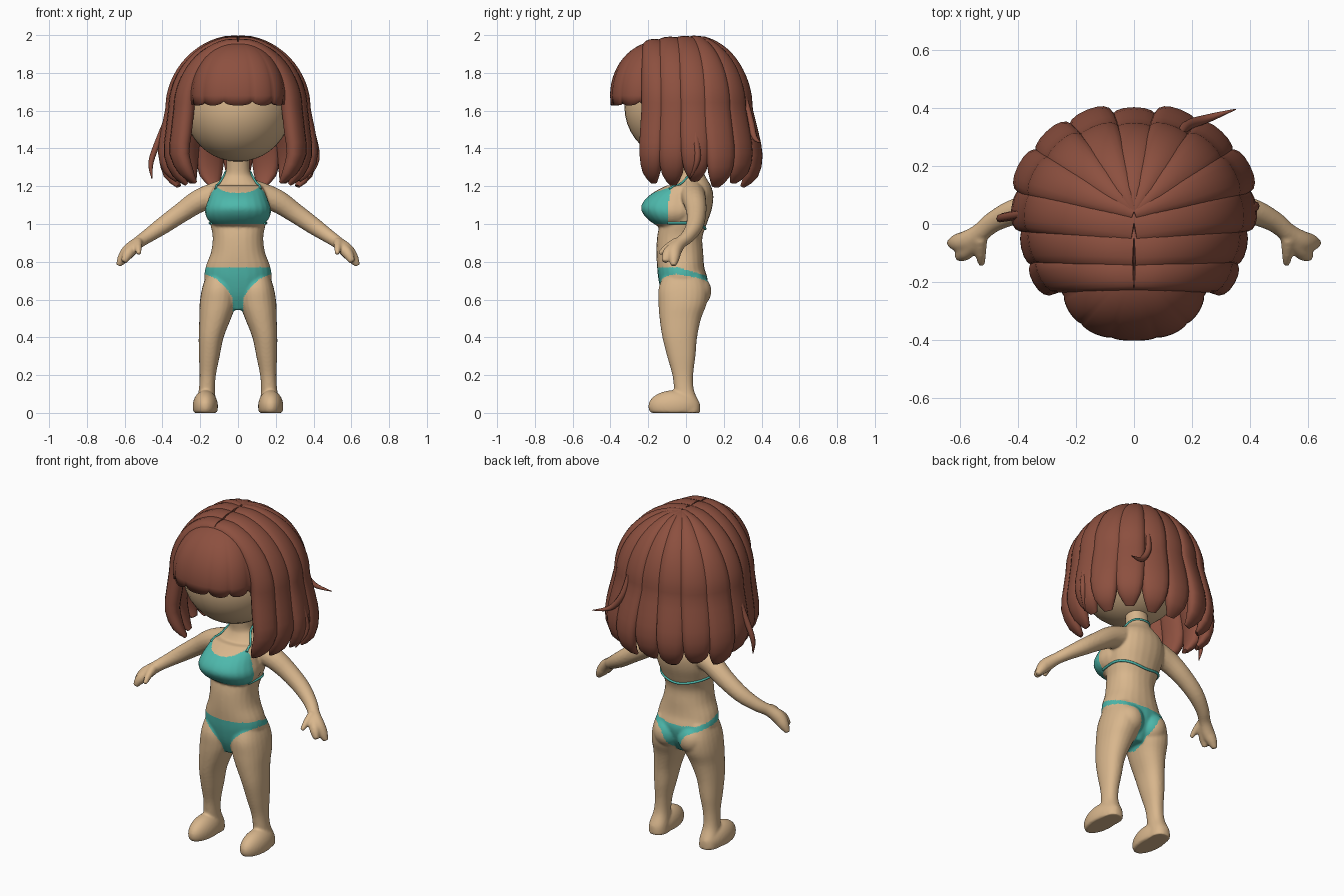
import bpy, bmesh, math
from mathutils import Vector, Matrix
from mathutils.bvhtree import BVHTree

if "Cube" in bpy.data.objects:
    bpy.data.objects.remove(bpy.data.objects["Cube"])


def material(name, rgb):
    m = bpy.data.materials.new(name)
    m.diffuse_color = (*rgb, 1)
    m.use_nodes = True
    m.node_tree.nodes["Principled BSDF"].inputs["Base Color"].default_value = m.diffuse_color
    return m


SKIN = material("skin", (0.69, 0.47, 0.265))
TEAL = material("teal_fabric", (0.075, 0.48, 0.41))
HAIR = material("brown_hair", (0.265, 0.08, 0.05))


def smooth_rows(rows, k):
    """Catmull-Rom interpolation of number tuples."""
    out = []
    for i in range(len(rows) - 1):
        p0, p1 = rows[max(i - 1, 0)], rows[i]
        p2, p3 = rows[i + 1], rows[min(i + 2, len(rows) - 1)]
        for j in range(k):
            t = j / k
            out.append(tuple(0.5 * (2 * b + (c - a) * t + (2 * a - 5 * b + 4 * c - d) * t * t
                                    + (3 * b - a - 3 * c + d) * t ** 3)
                             for a, b, c, d in zip(p0, p1, p2, p3)))
    return out + [tuple(rows[-1])]


def loft(bm, rings, n=16, power=2.0):
    """Skin (centre, u, v) superellipse rings and close both ends."""
    prev = first = None
    for c, u, v in rings:
        ring = []
        for i in range(n):
            a = 2 * math.pi * i / n
            co, si = math.cos(a), math.sin(a)
            ring.append(bm.verts.new(c + u * math.copysign(abs(co) ** (2 / power), co)
                                     + v * math.copysign(abs(si) ** (2 / power), si)))
        if prev:
            for i in range(n):
                bm.faces.new((prev[i], prev[(i + 1) % n], ring[(i + 1) % n], ring[i]))
        else:
            first = ring
        prev = ring
    bm.faces.new(first)
    bm.faces.new(prev)


def column(bm, rows, s=1, k=4, n=24):
    """Upright form from rows of z, cx, cy, rx, ry."""
    loft(bm, [(Vector((x * s, y, z)), Vector((rx, 0, 0)), Vector((0, ry, 0)))
              for z, x, y, rx, ry in smooth_rows(rows, k)], n, 2.2)


def tube(bm, rows, s=1, k=4, n=12, ref=(0, 1, 0)):
    """Round limb from rows of x, y, z, radius."""
    rows = smooth_rows(rows, k)
    pts = [Vector((r[0] * s, r[1], r[2])) for r in rows]
    rings = []
    for i, p in enumerate(pts):
        t = (pts[min(i + 1, len(pts) - 1)] - pts[max(i - 1, 0)]).normalized()
        u = t.cross(Vector(ref)).normalized()
        rings.append((p, u * rows[i][3], t.cross(u) * rows[i][3]))
    loft(bm, rings, n)


def ball(bm, c, r, seg=32):
    m = Matrix.Translation(c) @ Matrix.Diagonal((*r, 1))
    return bmesh.ops.create_uvsphere(bm, u_segments=seg, v_segments=seg // 2, radius=1, matrix=m)["verts"]


def finish(name, bm, mat, angle=60):
    bmesh.ops.recalc_face_normals(bm, faces=bm.faces[:])
    me = bpy.data.meshes.new(name)
    bm.to_mesh(me)
    bm.free()
    me.materials.append(mat)
    me.shade_smooth()
    me.set_sharp_from_angle(angle=math.radians(angle))
    ob = bpy.data.objects.new(name, me)
    bpy.context.collection.objects.link(ob)
    return ob


# Body: torso, limbs, hands and feet fused into one skin
bm = bmesh.new()
column(bm, [(0.545, 0, -0.02, 0.045, 0.07), (0.62, 0, -0.015, 0.13, 0.11), (0.70, 0, -0.015, 0.175, 0.13),
            (0.77, 0, -0.028, 0.172, 0.125), (0.85, 0, -0.033, 0.143, 0.124), (0.93, 0, -0.033, 0.134, 0.12),
            (1.0, 0, -0.015, 0.147, 0.125), (1.08, 0, 0.007, 0.162, 0.13), (1.15, 0, 0.023, 0.16, 0.122),
            (1.2, 0, 0.033, 0.135, 0.10), (1.24, 0, 0.035, 0.09, 0.075), (1.28, 0, 0.03, 0.064, 0.062),
            (1.40, 0, 0.01, 0.06, 0.058)])
# chest under the top
column(bm, [(0.985, 0, -0.065, 0.12, 0.08), (1.02, 0, -0.07, 0.158, 0.127), (1.055, 0, -0.07, 0.174, 0.158),
            (1.09, 0, -0.07, 0.172, 0.168), (1.13, 0, -0.06, 0.158, 0.157), (1.17, 0, -0.04, 0.143, 0.128),
            (1.205, 0, -0.02, 0.125, 0.08)])
for s in (1, -1):
    column(bm, [(0.74, 0.10, -0.015, 0.065, 0.10), (0.66, 0.10, -0.015, 0.09, 0.13),
                (0.58, 0.106, -0.018, 0.097, 0.128), (0.5, 0.121, -0.03, 0.084, 0.11),
                (0.4, 0.142, -0.033, 0.066, 0.092), (0.3, 0.152, -0.025, 0.055, 0.075),
                (0.2, 0.16, -0.017, 0.043, 0.055), (0.12, 0.165, -0.01, 0.043, 0.052),
                (0.05, 0.168, 0.01, 0.053, 0.062), (0.0, 0.168, 0.01, 0.055, 0.066)], s)
    for v in ball(bm, (s * 0.173, -0.062, 0.035), (0.067, 0.138, 0.085)):
        v.co.z = max(v.co.z, 0)
    ball(bm, (s * 0.08, 0.047, 0.645), (0.085, 0.087, 0.09))
    # arm with mitten hand, finger edge and thumb
    tube(bm, [(0.08, 0.03, 1.165, 0.07), (0.2, 0.045, 1.125, 0.062), (0.3, 0.055, 1.06, 0.053),
              (0.4, 0.045, 0.99, 0.046), (0.48, 0.01, 0.935, 0.037), (0.53, -0.03, 0.90, 0.033),
              (0.575, -0.06, 0.86, 0.038), (0.608, -0.064, 0.82, 0.031), (0.634, -0.066, 0.78, 0.014)], s, n=16)
    tube(bm, [(0.54, -0.05, 0.89, 0.03), (0.58, -0.095, 0.845, 0.03), (0.605, -0.115, 0.80, 0.016)], s)
    tube(bm, [(0.53, -0.05, 0.905, 0.025), (0.528, -0.10, 0.875, 0.02), (0.525, -0.14, 0.842, 0.012)], s,
         ref=(1, 0, 0))
body = finish("body", bm, SKIN)
rm = body.modifiers.new("fuse", "REMESH")
rm.mode = "VOXEL"
rm.voxel_size = 0.0065
sm = body.modifiers.new("soften", "SMOOTH")
sm.factor = 0.5
sm.iterations = 8
dg = bpy.context.evaluated_depsgraph_get()
me = bpy.data.meshes.new_from_object(body.evaluated_get(dg))
body.modifiers.clear()
body.data = me
me.materials.clear()
me.materials.append(SKIN)
me.materials.append(TEAL)
me.shade_smooth()


# Swimwear painted onto the body by position
def is_fabric(x, y, z):
    x = abs(x)
    zt = z + 0.3 * max(y + 0.05, 0)
    if x < 0.2 and 0.5 < z and zt < 0.773:
        front_leg = 0.76 - 0.22 * math.exp(-x / 0.08)
        back_leg = 0.747 - 0.2 * math.exp(-(x / 0.05) ** 2)
        back = min(max((y + 0.05) / 0.1, 0), 1)
        if zt > front_leg + (back_leg - front_leg) * back or (x < 0.028 and z < 0.7):
            return True
    return (1.0 < z < 1.165 + 0.04 * (x / 0.12) ** 3 and z < 1.205
            and y < -0.095 + 0.2 * max(z - 1.1, 0) and x < 0.185 - 0.35 * max(z - 1.06, 0))


for p in me.polygons:
    p.material_index = int(is_fabric(*p.center))

# Thin back band and neck strap laid on the skin
tree = BVHTree.FromPolygons([v.co for v in me.vertices], [p.vertices[:] for p in me.polygons])
bm = bmesh.new()
band = []
for i in range(33):
    a = math.radians(-35 + 250 * i / 32)
    d = Vector((math.cos(a), math.sin(a), 0))
    o = d * 0.26 + Vector((0, 0, 1.005 - 0.03 * max(math.sin(a), 0) ** 2))
    hit = tree.ray_cast(o, -d)[0]
    if hit:
        band.append((*(hit + d * 0.002), 0.007))
tube(bm, band, k=1, n=8, ref=(0, 0, 1))
finish("back_band", bm, TEAL)
bm = bmesh.new()
half = [(0.122, -0.09, 1.19), (0.112, -0.04, 1.23), (0.088, 0.01, 1.265), (0.062, 0.06, 1.28)]
guide = half + [(0, 0.1, 1.285)] + [(-x, y, z) for x, y, z in reversed(half)]
strap = []
for g in smooth_rows(guide, 4):
    loc, nor, _, _ = tree.find_nearest(Vector(g))
    strap.append((*(loc + nor * 0.002), 0.006))
tube(bm, strap, k=1, n=8, ref=(0, 0, 1))
finish("neck_strap", bm, TEAL)

# Head
bm = bmesh.new()
ball(bm, (0, -0.022, 1.62), (0.285, 0.304, 0.29), 40)
finish("head", bm, SKIN)

# Hair cap filling the gaps under the locks
bm = bmesh.new()
ball(bm, (0, -0.01, 1.61), (0.315, 0.315, 0.345), 40)
bmesh.ops.delete(bm, geom=[v for v in bm.verts if v.co.z < 1.5 or v.co.y < -0.17], context="VERTS")
finish("hair_cap", bm, HAIR)


# Hair locks sweeping from the parting over the crown to a tapered tip
def lock(bm, y0, ztop, end, hw, w0, s=1, tip=1.21, flare=0.12, curl=1.0):
    start, end = Vector((0.0, y0)), Vector((end[0] * s, end[1]))
    d = (end - start).normalized()
    rad = end.normalized()
    rows = []                                  # position, width, thickness, blend
    for i in range(9):
        a = math.pi / 2 * i / 8
        f = math.sin(a)
        q = start + (end - start) * f
        rows.append((q.x, q.y, 1.6 + (ztop - 1.6) * math.cos(a), w0 + (hw - w0) * f,
                     0.04 if i == 0 else 0.045, f))
    for f, g, w, th in ((0.3, 0.55, 1.0, 0.045), (0.6, 1.0, 0.95, 0.042),
                        (0.85, 0.8, 0.74, 0.032), (1.0, 0.0, 0.28, 0.01)):
        g = 1 + g * flare
        c = curl if f == 1 else (1 + curl) / 2 if f > 0.8 else 1
        rows.append((end.x * g * c, end.y * g, 1.6 + (tip - 1.6) * f, hw * w, th, 1))
    rows = smooth_rows(rows, 2)
    pts = [Vector(r[:3]) for r in rows]
    rings = []
    for i, r in enumerate(rows):
        t = (pts[min(i + 1, len(pts) - 1)] - pts[max(i - 1, 0)]).normalized()
        m = d.lerp(rad, min(max(r[5], 0), 1))
        u = Vector((-m.y, m.x, 0)).normalized()
        rings.append((pts[i], u * r[3], u.cross(t).normalized() * r[4]))
    loft(bm, rings, 16, 2.3)


bm = bmesh.new()
for s in (1, -1):
    lock(bm, -0.165, 1.94, (0.287, -0.17), 0.07, 0.065, s, 1.22, 0.08, 0.8)
    lock(bm, -0.085, 1.952, (0.322, -0.068), 0.076, 0.072, s, 1.21, 0.08, 0.85)
    lock(bm, -0.01, 1.956, (0.34, 0.045), 0.08, 0.065, s, 1.23, 0.12, 0.95)
    lock(bm, 0.035, 1.957, (0.315, 0.158), 0.085, 0.03, s, 1.20, 0.15)
    lock(bm, 0.04, 1.955, (0.238, 0.25), 0.085, 0.025, s, 1.22, 0.15)
    lock(bm, 0.04, 1.955, (0.125, 0.3), 0.085, 0.025, s, 1.20, 0.18)
lock(bm, 0.04, 1.953, (0, 0.308), 0.085, 0.025, 1, 1.21, 0.17)
finish("hair_locks", bm, HAIR)

# Loose wisps
bm = bmesh.new()
for w in ([(-0.35, 0.04, 1.62, 0.012), (-0.41, 0.03, 1.47, 0.016), (-0.46, 0.02, 1.33, 0.014), (-0.455, 0.01, 1.24, 0.003)],
          [(0.35, 0.03, 1.62, 0.012), (0.395, 0.05, 1.47, 0.018), (0.415, 0.06, 1.34, 0.016), (0.37, 0.02, 1.24, 0.003)],
          [(0.16, 0.31, 1.68, 0.012), (0.185, 0.34, 1.55, 0.018), (0.25, 0.362, 1.46, 0.015), (0.35, 0.395, 1.43, 0.002)]):
    tube(bm, w, k=5, n=8)
finish("hair_wisps", bm, HAIR)

# Fringe: front dome with scalloped lower edge
bm = bmesh.new()
cols, rows, grid = 70, 14, []
for j in range(rows + 2):
    th = math.radians(88) * max(j - 1, 0) / rows
    line = []
    for i in range(cols + 1):
        ph = math.radians(100) * (2 * i / cols - 1)
        sc = abs(math.sin(math.pi * 7 * i / cols))
        r = math.cos(th) * (1 + 0.02 * (sc ** 0.5 - 1) * math.cos(th) ** 2)
        r *= 0.985 if j == 0 else 1
        z = 1.68 + 0.288 * math.sin(th) if j else 1.65 - 0.023 * sc ** 0.5
        sx, cy = math.sin(ph), math.cos(ph)
        line.append(bm.verts.new((0.258 * r * math.copysign(abs(sx) ** 0.85, sx),
                                  -0.15 - 0.252 * r * math.copysign(abs(cy) ** 0.8, cy), z)))
    if grid:
        for i in range(cols):
            bm.faces.new((grid[-1][i], grid[-1][i + 1], line[i + 1], line[i]))
    grid.append(line)
fringe = finish("fringe", bm, HAIR)
so = fringe.modifiers.new("thickness", "SOLIDIFY")
so.thickness = 0.025
so.offset = -1
